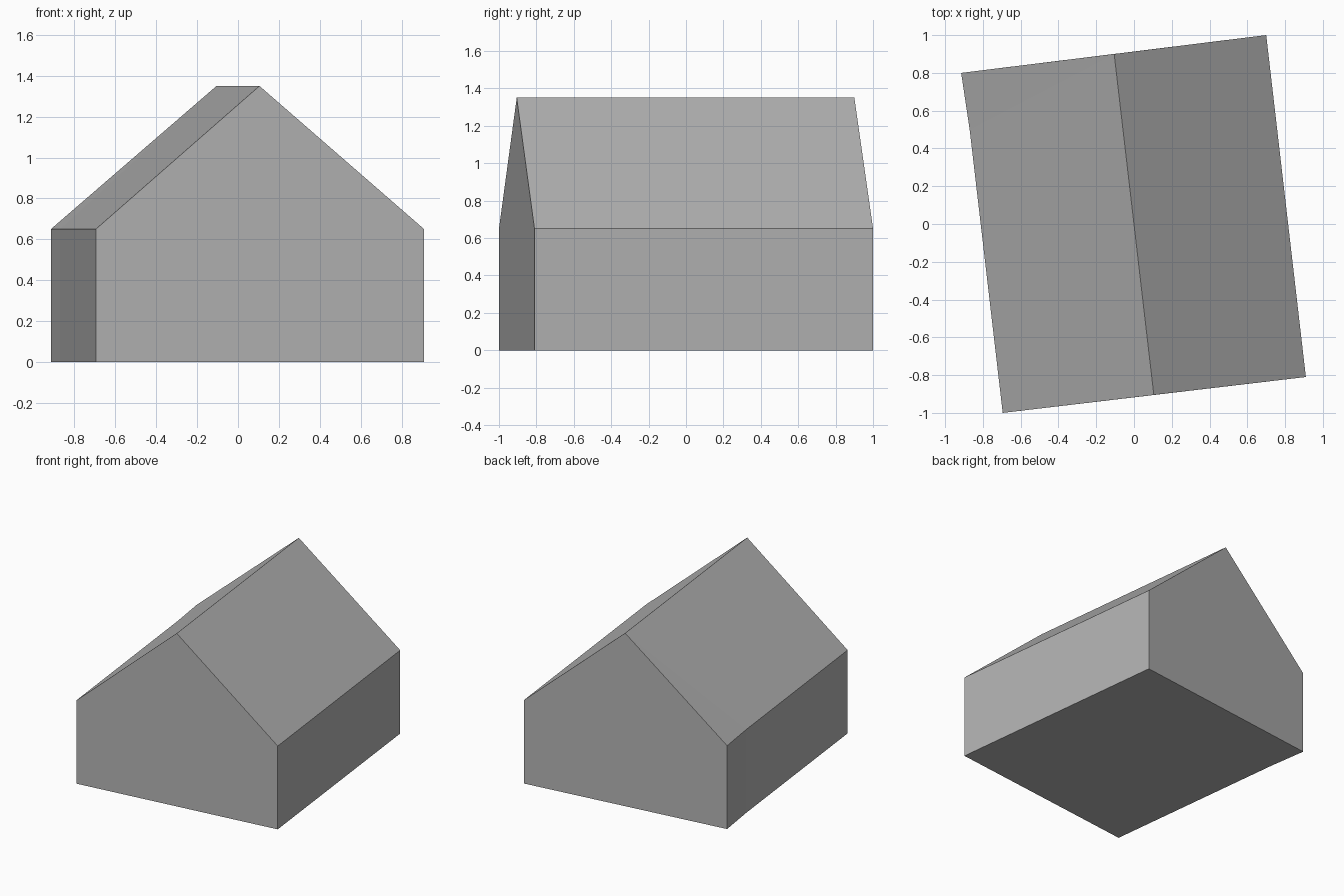
import bpy
import bmesh

# Remove only the default cube
cube = bpy.data.objects.get("Cube")
if cube:
    bpy.data.objects.remove(cube, do_unlink=True)

EAVE, RIDGE = 0.65, 1.35

# Footprint corners, slightly turned about z; the -x wall bends near the back
front_right, front_left = (-0.695, -1.0), (0.91, -0.81)
back_left, back_right = (0.70, 1.0), (-0.915, 0.80)
bend = (-0.87, 0.50)
ridge_front, ridge_back = (0.105, -0.905, RIDGE), (-0.105, 0.90, RIDGE)

grey = bpy.data.materials.new("plain grey")
grey.use_nodes = True
colour = (0.45, 0.45, 0.45, 1.0)
grey.diffuse_color = colour
grey.node_tree.nodes["Principled BSDF"].inputs["Base Color"].default_value = colour


def at(corner, z):
    return (*corner, z)


def add_part(name, polygons):
    """Make a flat-shaded part from polygons, welding shared corners."""
    bm = bmesh.new()
    for points in polygons:
        bm.faces.new([bm.verts.new(p) for p in points])
    bmesh.ops.remove_doubles(bm, verts=bm.verts, dist=0.0001)
    mesh = bpy.data.meshes.new(name)
    bm.to_mesh(mesh)
    bm.free()
    mesh.materials.append(grey)
    obj = bpy.data.objects.new(name, mesh)
    bpy.context.collection.objects.link(obj)
    return obj


def wall(start, end, peak=None):
    """Upright wall, seen from outside from start to end, with optional gable peak."""
    points = [at(start, 0), at(end, 0), at(end, EAVE), at(start, EAVE)]
    if peak:
        points.insert(3, peak)
    return points


# Walls, gables and floor
footprint = [front_right, front_left, back_left, back_right, bend]
add_part("walls", [
    wall(front_right, front_left, ridge_front),
    wall(front_left, back_left),
    wall(back_left, back_right, ridge_back),
    wall(back_right, bend),
    wall(bend, front_right),
    [at(c, 0) for c in reversed(footprint)],
])

# Two roof slopes meeting at the ridge
add_part("roof", [
    [at(front_left, EAVE), at(back_left, EAVE), ridge_back, ridge_front],
    [at(bend, EAVE), at(front_right, EAVE), ridge_front, ridge_back],
    [at(back_right, EAVE), at(bend, EAVE), ridge_back],
])
